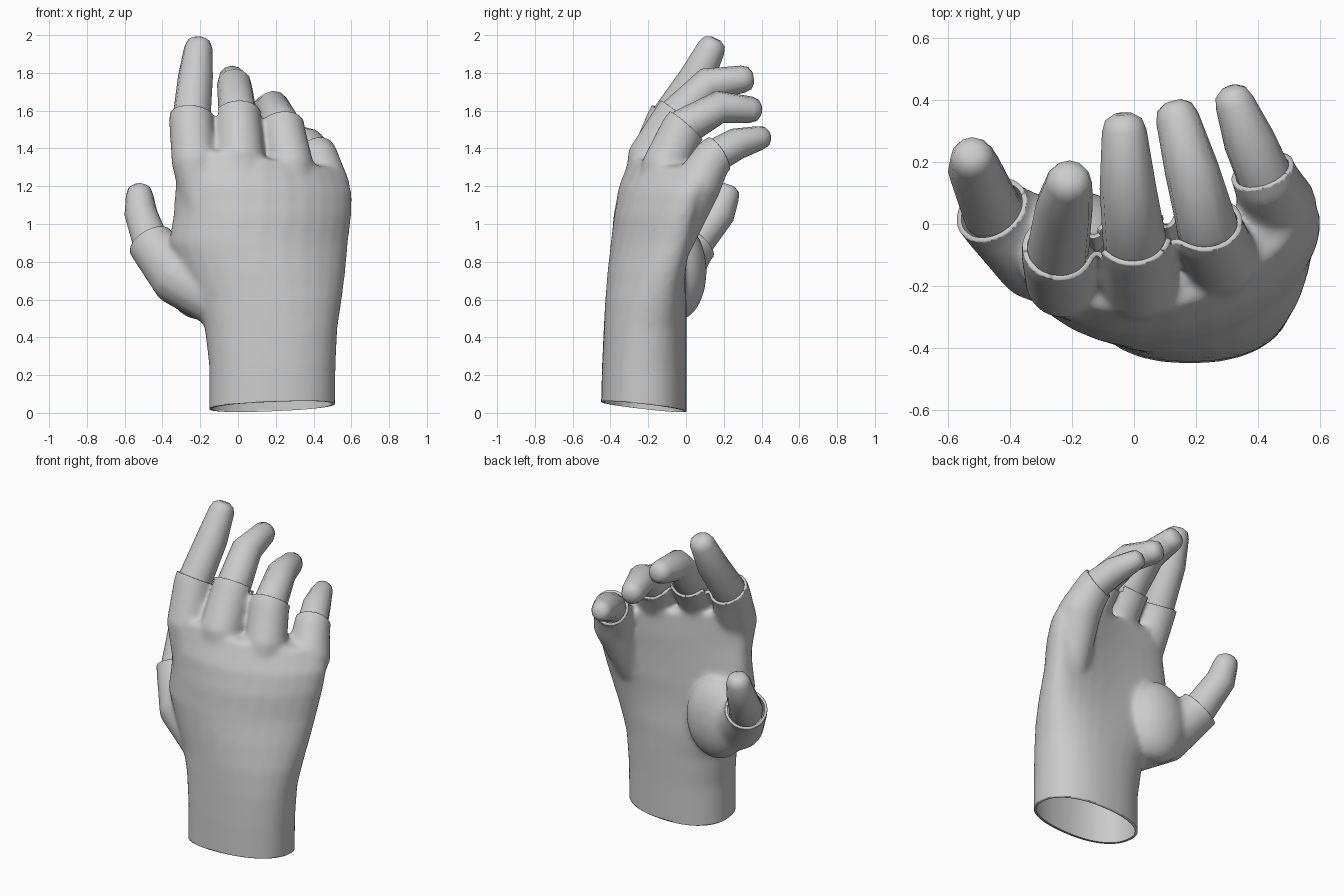
import bpy, bmesh
from math import sin, cos, pi
from mathutils import Vector as V

if "Cube" in bpy.data.objects:
    bpy.data.objects.remove(bpy.data.objects["Cube"])


def skin_rings(bm, rings):
    # Closed tube through a list of equal-length point rings
    vs = [[bm.verts.new(p) for p in r] for r in rings]
    n = len(vs[0])
    faces = [bm.faces.new((a[i], a[(i + 1) % n], b[(i + 1) % n], b[i]))
             for a, b in zip(vs, vs[1:]) for i in range(n)]
    faces.append(bm.faces.new(vs[0][::-1]))
    faces.append(bm.faces.new(vs[-1]))
    bmesh.ops.recalc_face_normals(bm, faces=faces)


def tube(bm, path, sides):
    # path: list of (centre, radius); rings stand square to the path
    pts = [V(p) for p, r in path]
    rings = []
    for i, (p, r) in enumerate(path):
        t = V()
        if i > 0:
            t += (pts[i] - pts[i - 1]).normalized()
        if i < len(pts) - 1:
            t += (pts[i + 1] - pts[i]).normalized()
        t.normalize()
        u = V((1, 0, 0))
        u = (u - t * u.dot(t)).normalized()
        w = t.cross(u)
        rings.append([pts[i] + (u * cos(a) + w * sin(a)) * r
                      for a in (2 * pi * k / sides for k in range(sides))])
    skin_rings(bm, rings)


def make_object(name, bm):
    me = bpy.data.meshes.new(name)
    for f in bm.faces:
        f.smooth = True
    bm.to_mesh(me)
    bm.free()
    ob = bpy.data.objects.new(name, me)
    bpy.context.collection.objects.link(ob)
    return ob


# name: sleeve (base, middle), cuff centre, cuff direction, cuff radius,
#       finger joint, finger tip, joint radius, tip radius
digits = {
    "thumb": ([((-.05, -.20, .57), .15), ((-.31, -.085, .725), .165)],
              (-.46, .045, .90), (-.42, .57, .71), .128,
              (-.515, .175, 1.06), (-.525, .232, 1.205), .087, .072),
    "index_finger": ([((-.17, -.22, 1.0), .10), ((-.232, -.185, 1.33), .122)],
                     (-.245, -.08, 1.57), (.08, .50, .86), .120,
                     (-.225, .06, 1.78), (-.205, .158, 1.98), .092, .075),
    "middle_finger": ([((.04, -.23, 1.0), .11), ((.012, -.185, 1.35), .130)],
                      (.0, -.04, 1.58), (-.05, .62, .78), .122,
                      (-.02, .12, 1.74), (-.035, .356, 1.775), .091, .072),
    "ring_finger": ([((.26, -.19, .97), .11), ((.278, -.11, 1.31), .125)],
                    (.235, .0, 1.52), (-.10, .66, .75), .119,
                    (.185, .18, 1.62), (.125, .395, 1.60), .087, .070),
    "little_finger": ([((.42, -.06, .88), .09), ((.465, .06, 1.21), .130)],
                      (.415, .17, 1.37), (-.30, .80, .50), .109,
                      (.372, .27, 1.425), (.306, .44, 1.468), .084, .064),
}

# Glove palm: z, centre x, half width, centre y, half depth, bend, tilt, z slope
sections = [
    (-.12, .180, .333, -.225, .230, .00, .00, 0),
    (.25, .182, .335, -.221, .224, .00, .00, 0),
    (.45, .175, .352, -.216, .220, .01, .00, 0),
    (.60, .158, .392, -.213, .215, .045, .00, 0),
    (.75, .130, .440, -.213, .203, .085, .015, 0),
    (.90, .108, .475, -.205, .193, .11, .04, 0),
    (1.05, .130, .472, -.195, .183, .115, .065, 0),
    (1.19, .136, .468, -.177, .168, .11, .09, -.02),
    (1.35, .128, .428, -.145, .130, .11, .10, -.06),
]


def soft(v, e=.88):
    return abs(v) ** e * (1 if v > 0 else -1)


bm = bmesh.new()
rings = []
for z, cx, rx, cy, ry, bend, tilt, zs in sections:
    ring = []
    for k in range(28):
        a = 2 * pi * k / 28
        c, s = soft(cos(a)), soft(sin(a))
        ring.append((cx + rx * c, cy + ry * s + bend * c * c + tilt * c, z + zs * c))
    rings.append(ring)
skin_rings(bm, rings)

# Thumb mound
made = bmesh.ops.create_uvsphere(bm, u_segments=24, v_segments=16, radius=1)["verts"]
bmesh.ops.scale(bm, verts=made, vec=(.20, .15, .26))
bmesh.ops.translate(bm, verts=made, vec=(-.20, -.04, .75))

# Glove finger sleeves, run a little past their cuffs
for sleeve, c, n, r, *rest in digits.values():
    c, n = V(c), V(n).normalized()
    tube(bm, sleeve + [(c - n * .03, r), (c + n * .10, r)], 14)

# Fuse the glove pieces and soften the joins
raw = make_object("glove_raw", bm)
m = raw.modifiers.new("fuse", 'REMESH')
m.mode = 'VOXEL'
m.voxel_size = .012
m = raw.modifiers.new("soften", 'SMOOTH')
m.factor = .5
m.iterations = 30
dg = bpy.context.evaluated_depsgraph_get()
dg.update()
bm = bmesh.new()
bm.from_object(raw, dg)
bpy.data.objects.remove(raw)


def cut_open(c, n, r, reach):
    # Trim the tube beyond a plane, only near its own axis
    c, n = V(c), V(n).normalized()
    near = [f for f in bm.faces if (f.calc_center_median() - c).length < reach]
    geom = near + list({e for f in near for e in f.edges}) \
                + list({v for f in near for v in f.verts})
    bmesh.ops.bisect_plane(bm, geom=geom, plane_co=c, plane_no=n, dist=1e-5)
    gone = []
    for v in bm.verts:
        d = (v.co - c).dot(n)
        if 1e-4 < d < .2 and (v.co - c - n * d).length < r:
            gone.append(v)
    bmesh.ops.delete(bm, geom=gone, context='VERTS')


for sleeve, c, n, r, *rest in digits.values():
    cut_open(c, n, r * 1.15, r * 1.8)
cut_open((.2, 0, .01), (.04, -.11, -1), .8, .8)
glove = make_object("glove", bm)
lip = glove.modifiers.new("lip", 'SOLIDIFY')
lip.thickness = .016
lip.offset = -1
lip.use_rim = True
lip.use_rim_only = True

# Bare fingers
for name, (sleeve, c, n, r, joint, tip, rj, rt) in digits.items():
    c, n, joint, tip = V(c), V(n).normalized(), V(joint), V(tip)
    t = (tip - joint).normalized()
    rb = min(r - .02, rj + .012)
    bm = bmesh.new()
    tube(bm, [(c - n * .08, rb), (c, rb), (joint, rj), (tip - t * .055, rt),
              (tip - t * .018, rt * .82), (tip, rt * .42)], 12)
    make_object(name, bm)
